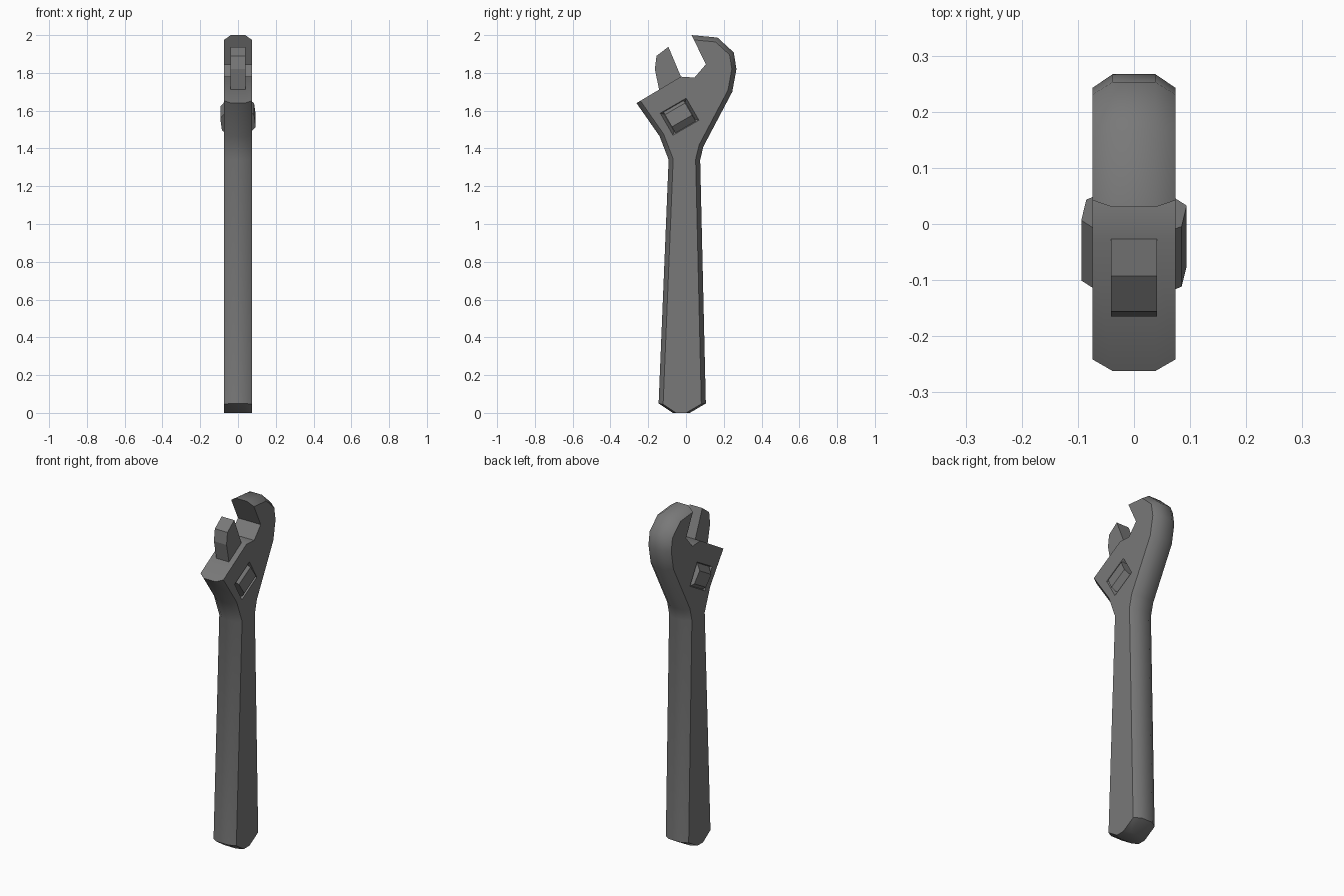
import bpy, bmesh, math
from mathutils import Vector, Matrix

if "Cube" in bpy.data.objects:
    bpy.data.objects.remove(bpy.data.objects["Cube"])

steel = bpy.data.materials.new("dark_steel")
steel.use_nodes = True
steel.diffuse_color = (0.19, 0.19, 0.19, 1)
shader = next(n for n in steel.node_tree.nodes if n.type == 'BSDF_PRINCIPLED')
shader.inputs["Base Color"].default_value = steel.diffuse_color


def loft(name, rings):
    """Skin closed rings of equal length and cap both ends."""
    bm = bmesh.new()
    loops = [[bm.verts.new(p) for p in ring] for ring in rings]
    for a, b in zip(loops, loops[1:]):
        for i in range(len(a)):
            j = (i + 1) % len(a)
            bm.faces.new((a[i], a[j], b[j], b[i]))
    bm.faces.new(loops[0][::-1])
    bm.faces.new(loops[-1])
    bmesh.ops.recalc_face_normals(bm, faces=bm.faces)
    mesh = bpy.data.meshes.new(name)
    bm.to_mesh(mesh)
    bm.free()
    obj = bpy.data.objects.new(name, mesh)
    bpy.context.collection.objects.link(obj)
    mesh.materials.append(steel)
    return obj


def inset(points, amounts):
    """Move each outline edge inward by its own amount (counter-clockwise outline)."""
    result = []
    for i, p in enumerate(points):
        prev, nxt = points[i - 1], points[(i + 1) % len(points)]
        d1, d2 = (p - prev).normalized(), (nxt - p).normalized()
        n1, n2 = Vector((-d1.y, d1.x)), Vector((-d2.y, d2.x))
        a, b = amounts[i - 1], amounts[i]
        det = n1.x * n2.y - n1.y * n2.x
        result.append(p + Vector((a * n2.y - b * n1.y, b * n1.x - a * n2.x)) / det)
    return result


def slab(points, x):
    return [(x, p[0], p[1]) for p in points]


# Handle and fixed jaw: side outline, bevelled along its outer edges only
outline = [Vector(p) for p in [
    (-.07, 0), (.02, 0), (.105, .05), (.075, 1.34), (.092, 1.41),
    (.245, 1.70), (.267, 1.82), (.253, 1.908), (.167, 1.987), (.03, 2),
    (.105, 1.845), (.045, 1.775), (-.027, 1.78), (-.262, 1.64),
    (-.14, 1.465), (-.092, 1.34), (-.145, .05)]]
bevel = [.024] * len(outline)
bevel[0] = 0
bevel[1] = bevel[-1] = .01
for edge in range(9, 13):
    bevel[edge] = 0
inner = inset(outline, bevel)
body = loft("wrench_body", [slab(inner, -.074), slab(outline, -.038),
                            slab(outline, .038), slab(inner, .074)])

# Adjuster frame: local y runs along the sliding direction of the jaw
tilt = Matrix.Translation((0, -.034, 1.568)) @ Matrix.Rotation(math.radians(30), 4, 'X')


def rectangle(x, half_y, half_z):
    return [(x, sy * half_y, sz * half_z)
            for sy, sz in ((-1, -1), (1, -1), (1, 1), (-1, 1))]


# Tapered pockets around the adjuster on both sides
bpy.context.view_layer.objects.active = body
for side in (-1, 1):
    cutter = loft("pocket_cutter", [rectangle(side * .04, .064, .052),
                                    rectangle(side * .084, .084, .072)])
    cutter.hide_render = True
    cutter.data.transform(tilt)
    cut = body.modifiers.new("pocket", 'BOOLEAN')
    cut.operation = 'DIFFERENCE'
    cut.solver = 'EXACT'
    cut.object = cutter
    bpy.ops.object.modifier_apply(modifier=cut.name)
    bpy.data.objects.remove(cutter)

bpy.ops.object.select_all(action='DESELECT')
body.select_set(True)
bpy.ops.object.shade_smooth_by_angle(angle=math.radians(36.5))

# Eight-sided adjuster roller
angles = [math.radians(45 * i + 22.5 + 7) for i in range(8)]
roller = loft("adjuster_roller", [
    [(.0975 * math.cos(a), y, .0975 * math.sin(a)) for a in angles]
    for y in (-.062, .062)])
roller.data.transform(tilt)

# Sliding jaw
jaw_side = [(-.093, 1.938), (-.156, 1.89), (-.165, 1.82), (-.14, 1.70),
            (-.12, 1.66), (-.03, 1.72), (-.027, 1.78)]
loft("sliding_jaw", [slab(jaw_side, x) for x in (-.041, .041)])
